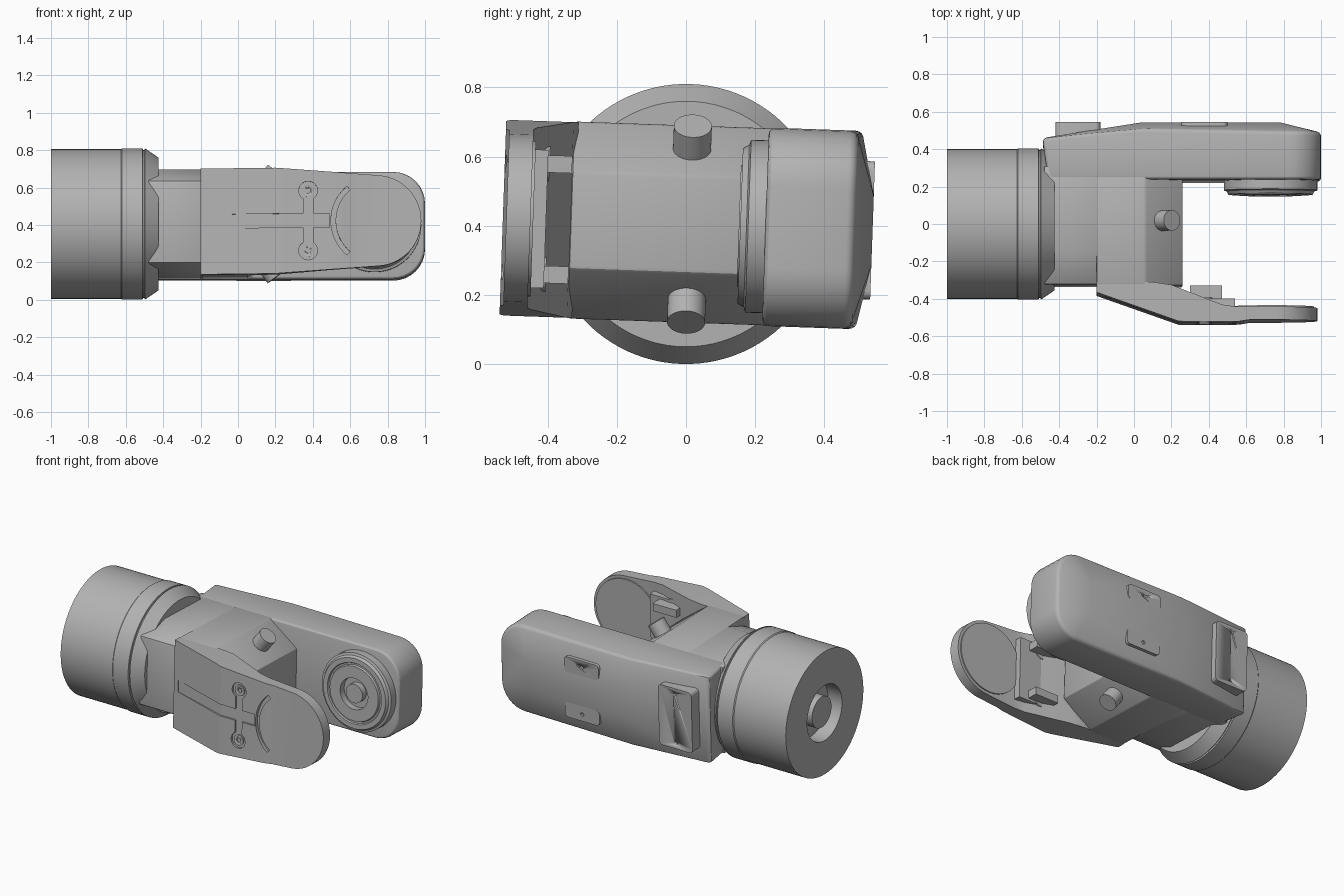
import bpy, bmesh, math
from mathutils import Vector

if "Cube" in bpy.data.objects:
    bpy.data.objects.remove(bpy.data.objects["Cube"])

grey = bpy.data.materials.new("machine grey")
grey.use_nodes = True
COLOUR = (0.45, 0.45, 0.45, 1)
grey.diffuse_color = COLOUR
grey.node_tree.nodes["Principled BSDF"].inputs["Base Color"].default_value = COLOUR

AXIS_Z = 0.405                 # height of the drum axis, the local origin of all parts
TILT = math.radians(-2)        # the fork is rolled slightly about the drum axis


def finish(name, bm, bevel=0, segments=2):
    bmesh.ops.recalc_face_normals(bm, faces=bm.faces)
    mesh = bpy.data.meshes.new(name)
    bm.to_mesh(mesh)
    bm.free()
    mesh.materials.append(grey)
    obj = bpy.data.objects.new(name, mesh)
    bpy.context.collection.objects.link(obj)
    obj.location.z = AXIS_Z
    obj.rotation_euler.x = TILT
    if bevel:
        mod = obj.modifiers.new("bevel", 'BEVEL')
        mod.width, mod.segments = bevel, segments
        mod.limit_method, mod.angle_limit = 'ANGLE', math.radians(30)
        apply(obj, mod)
    activate(obj)
    bpy.ops.object.shade_smooth_by_angle(angle=math.radians(28))
    return obj


def activate(obj):
    bpy.ops.object.select_all(action='DESELECT')
    obj.select_set(True)
    bpy.context.view_layer.objects.active = obj


def apply(obj, mod):
    activate(obj)
    bpy.ops.object.modifier_apply(modifier=mod.name)


def combine(obj, other, operation):
    mod = obj.modifiers.new("boolean", 'BOOLEAN')
    mod.operation, mod.object, mod.solver = operation, other, 'EXACT'
    apply(obj, mod)
    bpy.data.objects.remove(other)


def prism(name, outline, lo, hi, axis, bevel=0):
    """Extrude a 2D outline from lo to hi along an axis."""
    place = {'x': lambda a, b, t: (t, a, b),
             'y': lambda a, b, t: (a, t, b),
             'z': lambda a, b, t: (a, b, t)}[axis]
    bm = bmesh.new()
    rings = [[bm.verts.new(place(a, b, t)) for a, b in outline] for t in (lo, hi)]
    bm.faces.new(rings[0])
    bm.faces.new(rings[1])
    for i in range(len(outline)):
        j = (i + 1) % len(outline)
        bm.faces.new((rings[0][i], rings[0][j], rings[1][j], rings[1][i]))
    return finish(name, bm, bevel)


def lathe(name, profile, direction=(1, 0, 0), centre=(0, 0, 0), steps=64):
    """Spin (distance along axis, radius) points around a direction."""
    d = Vector(direction).normalized()
    side = d.orthogonal().normalized()
    bm = bmesh.new()
    verts = [bm.verts.new(Vector(centre) + d * a + side * r) for a, r in profile]
    edges = [bm.edges.new(pair) for pair in zip(verts, verts[1:])]
    bmesh.ops.spin(bm, geom=verts + edges, cent=centre, axis=d,
                   angle=math.tau, steps=steps, use_duplicate=False)
    bmesh.ops.remove_doubles(bm, verts=bm.verts, dist=0.0001)
    return finish(name, bm)


def rod(name, centre, direction, length, radius):
    return lathe(name, [(0, 0), (0, radius), (length, radius), (length, 0)],
                 direction, centre, 40)


def rect(a0, a1, b0, b1):
    return [(a0, b0), (a1, b0), (a1, b1), (a0, b1)]


def arc(cx, cz, r, start, end, n):
    angles = [math.radians(start + (end - start) * i / n) for i in range(n + 1)]
    return [(cx + r * math.cos(t), cz + r * math.sin(t)) for t in angles]


# Drum with a recessed rear socket, ring grooves and a tapered front
lathe("drum", [(-0.9, 0), (-0.9, 0.18), (-1, 0.18), (-1, 0.4), (-0.626, 0.4),
               (-0.62, 0.405), (-0.51, 0.405), (-0.508, 0.395), (-0.5, 0.395),
               (-0.498, 0.405), (-0.425, 0.355), (-0.425, 0)], steps=96)
rod("drum_pin", (-0.98, 0, 0), (1, 0, 0), 0.1, 0.1)

# Central body: chamfered neck, then a block with a wedge nose
H = 0.285
prism("neck", [(-0.33, -0.22), (-0.33, 0.22), (-0.16, H), (0.3, H), (0.3, -H), (-0.16, -H)],
      -0.48, -0.19, 'x', 0.008)
prism("body", [(-0.2, -H), (0.06, -H), (0.26, -0.14), (0.26, 0.14), (0.06, H), (-0.2, H)],
      -0.335, 0.28, 'y', 0.01)
for s, label in ((1, "upper"), (-1, "lower")):
    rod(f"{label}_nose_pin", (0.14, 0.01, s * 0.2), (0.6, 0, s * 0.8), 0.105, 0.055)

# Rear arm: rounded slab with a hipped back
A = 0.287
outline = ([(-0.49, A), (-0.49, -A)] + arc(0.83, 0.17 - A, 0.17, -90, 0, 8)
           + arc(0.83, A - 0.17, 0.17, 0, 90, 8))
bm = bmesh.new()
for x, z in outline:
    bm.verts.new((max(x, -0.46), 0.23, z))
    bm.verts.new((x, 0.45 if x < 0 else 0.485, z))
for x, z in rect(0.04, 0.78, -0.1, 0.1):
    bm.verts.new((x, 0.54, z))
bm.verts.new((0.04, 0.5, A))
bm.verts.new((0.04, 0.5, -A))
bmesh.ops.convex_hull(bm, input=bm.verts)
bmesh.ops.dissolve_limit(bm, angle_limit=0.02, verts=bm.verts, edges=bm.edges)
finish("rear_arm", bm, 0.02, 3)


# Back cover plates with screws
def cover(name, x0, x1, z0, z1, y0, screws):
    r = 0.025
    corners = [(x1 - r, z1 - r, 0), (x0 + r, z1 - r, 90),
               (x0 + r, z0 + r, 180), (x1 - r, z0 + r, 270)]
    shape = [p for cx, cz, a in corners for p in arc(cx, cz, r, a, a + 90, 4)]
    plate = prism(name, shape, y0, 0.54, 'y')
    for x, z in screws:
        combine(plate, rod("screw_cutter", (x, 0.525, z), (0, 1, 0), 0.1, 0.012), 'DIFFERENCE')


cover("large_cover", -0.42, -0.18, -0.2, 0.2, 0.4, [(-0.3, -0.16), (-0.3, 0.16)])
cover("upper_cover", 0.25, 0.5, 0.1, 0.2, 0.46, [(0.375, 0.155)])
cover("lower_cover", 0.25, 0.5, -0.2, -0.1, 0.46, [(0.375, -0.155)])

# Joint hub on the inside of the rear arm
lathe("joint_hub", [(0, 0), (0, 0.25), (0.055, 0.25), (0.06, 0.235), (0.078, 0.225),
                    (0.078, 0.195), (0.07, 0.19), (0.07, 0.18), (0.082, 0.175),
                    (0.082, 0.1), (0.04, 0.1), (0.04, 0)], (0, -1, 0), (0.73, 0.235, 0))
rod("hub_pin", (0.73, 0.2, 0), (0, -1, 0), 0.045, 0.06)

# Front arm: side outline cut to a cranked plan
lobe = (0.737, 0)
front_arm = prism("front_arm", [(-0.2, 0.283), (-0.2, -0.283), (0.2, -0.283)]
                  + arc(*lobe, 0.243, -85, 85, 28) + [(0.2, 0.283)], -0.7, -0.2, 'y')
plan = prism("plan_cutter", [(-0.2, -0.32), (-0.2, -0.375), (0.24, -0.53), (0.56, -0.53),
                             (0.62, -0.52), (1.1, -0.52), (1.1, -0.45), (0.54, -0.45),
                             (0.47, -0.44), (0.2, -0.335), (0.1, -0.32)], -0.4, 0.4, 'z')
combine(front_arm, plan, 'INTERSECT')

# Shallow grooves in the front arm: channel, cross slot, arc and screw seats
FLOOR = -0.518
combine(front_arm, prism("channel_cutter", [(-0.16, -0.7), (-0.16, -0.385), (0.24, FLOOR),
                                            (0.49, FLOOR), (0.49, -0.7)],
                         -0.037, 0.037, 'z'), 'DIFFERENCE')
combine(front_arm, prism("slot_cutter", rect(0.35, 0.4, -0.14, 0.14), -0.7, FLOOR, 'y'),
        'DIFFERENCE')
combine(front_arm, prism("arc_cutter", arc(*lobe, 0.24, 130, 230, 20)
                         + arc(*lobe, 0.215, 230, 130, 20), -0.7, -0.508, 'y'), 'DIFFERENCE')
for s, label in ((1, "upper"), (-1, "lower")):
    combine(front_arm, rod("seat_cutter", (0.375, FLOOR, s * 0.16), (0, -1, 0), 0.2, 0.05),
            'DIFFERENCE')
    screw = rod(f"{label}_arm_screw", (0.375, -0.4, s * 0.16), (0, -1, 0), 0.125, 0.034)
    combine(screw, rod("hole_cutter", (0.375, -0.51, s * 0.16), (0, -1, 0), 0.1, 0.014),
            'DIFFERENCE')
    # Inner boss and rib behind each screw
    rod(f"{label}_boss", (0.375, -0.5, s * 0.16), (0, 1, 0), 0.1, 0.05)
    prism(f"{label}_rib", rect(0.3, 0.47, -0.45, -0.335),
          s * 0.16 - 0.025, s * 0.16 + 0.025, 'z')
activate(front_arm)
bpy.ops.object.shade_smooth_by_angle(angle=math.radians(15))

# Cross web and pad on the inner face of the front arm
prism("inner_web", rect(0.32, 0.54, -0.46, -0.405), -0.2, 0.2, 'z')
rod("inner_pad", (lobe[0], -0.46, 0), (0, 1, 0), 0.018, 0.225)
